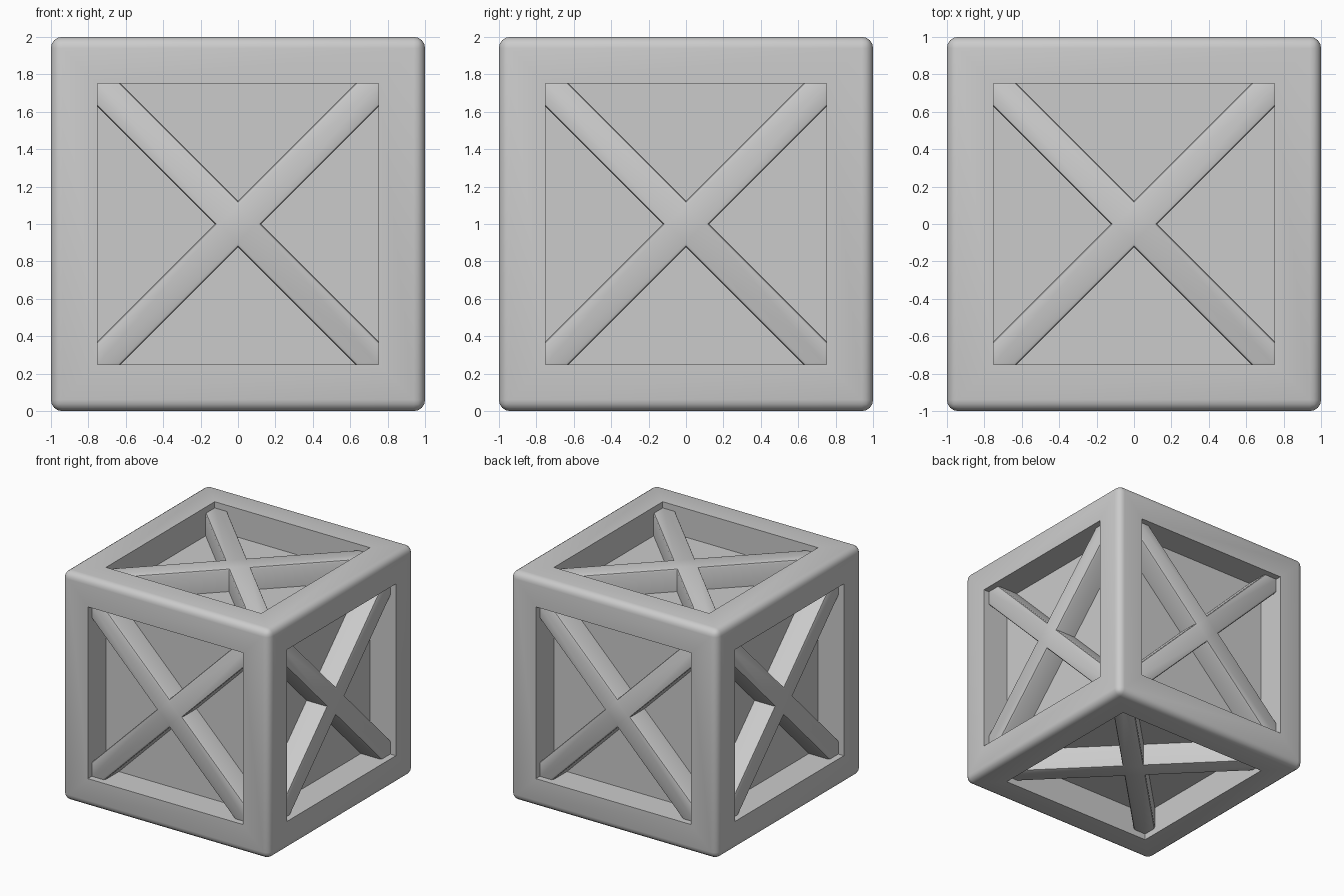
import bpy, bmesh
from math import pi, radians
from mathutils import Matrix, Vector

if "Cube" in bpy.data.objects:
    bpy.data.objects.remove(bpy.data.objects["Cube"])

CENTRE = Vector((0, 0, 1))


def add_object(name, bm, angle=40):
    bmesh.ops.recalc_face_normals(bm, faces=bm.faces[:])
    mesh = bpy.data.meshes.new(name)
    bm.to_mesh(mesh)
    bm.free()
    ob = bpy.data.objects.new(name, mesh)
    bpy.context.collection.objects.link(ob)
    bpy.ops.object.select_all(action='DESELECT')
    ob.select_set(True)
    bpy.context.view_layer.objects.active = ob
    bpy.ops.object.shade_smooth_by_angle(angle=radians(angle))
    return ob


# Crate body: rounded cube with a square recess sunk into every side
bm = bmesh.new()
bmesh.ops.create_cube(bm, size=2)
R = 0.06
bmesh.ops.bevel(bm, geom=bm.edges[:], offset=R, segments=4, profile=0.5,
                affect='EDGES')
sides = [f for f in bm.faces if f.calc_area() > 2]
bmesh.ops.inset_individual(bm, faces=sides, thickness=0.25 - R,
                           use_even_offset=True)
for f in sides:
    n = f.normal.copy()
    panel = bmesh.ops.extrude_discrete_faces(bm, faces=[f])['faces'][0]
    bmesh.ops.translate(bm, verts=panel.verts[:], vec=-0.25 * n)
bmesh.ops.translate(bm, verts=bm.verts[:], vec=CENTRE)
add_object("crate_frame", bm)


# X-shaped brace: one cross profile extruded outward, outer edges softened
def cross_brace(name, rot):
    w, e = 0.125, 0.76
    bm = bmesh.new()
    verts = []
    for k in range(4):
        turn = Matrix.Rotation(k * pi / 2, 3, 'Z')
        for p in ((w, 0), (e, e - w), (e, e), (e - w, e)):
            verts.append(bm.verts.new(turn @ Vector((*p, 0.74))))
    base = bm.faces.new(verts)
    ext = bmesh.ops.extrude_face_region(bm, geom=[base], use_keep_orig=True)['geom']
    top = [g for g in ext if isinstance(g, bmesh.types.BMVert)]
    bmesh.ops.translate(bm, verts=top, vec=(0, 0, 0.21))
    rim = [g for g in ext if isinstance(g, bmesh.types.BMEdge)]
    bmesh.ops.bevel(bm, geom=rim, offset=0.02, segments=2, profile=0.5,
                    affect='EDGES')
    bmesh.ops.transform(bm, verts=bm.verts[:],
                        matrix=Matrix.Translation(CENTRE) @ rot)
    add_object(name, bm)


for name, axis, deg in (("top", 'X', 0), ("bottom", 'X', 180),
                        ("front", 'X', 90), ("back", 'X', -90),
                        ("right", 'Y', 90), ("left", 'Y', -90)):
    cross_brace(name + "_brace", Matrix.Rotation(radians(deg), 4, axis))
